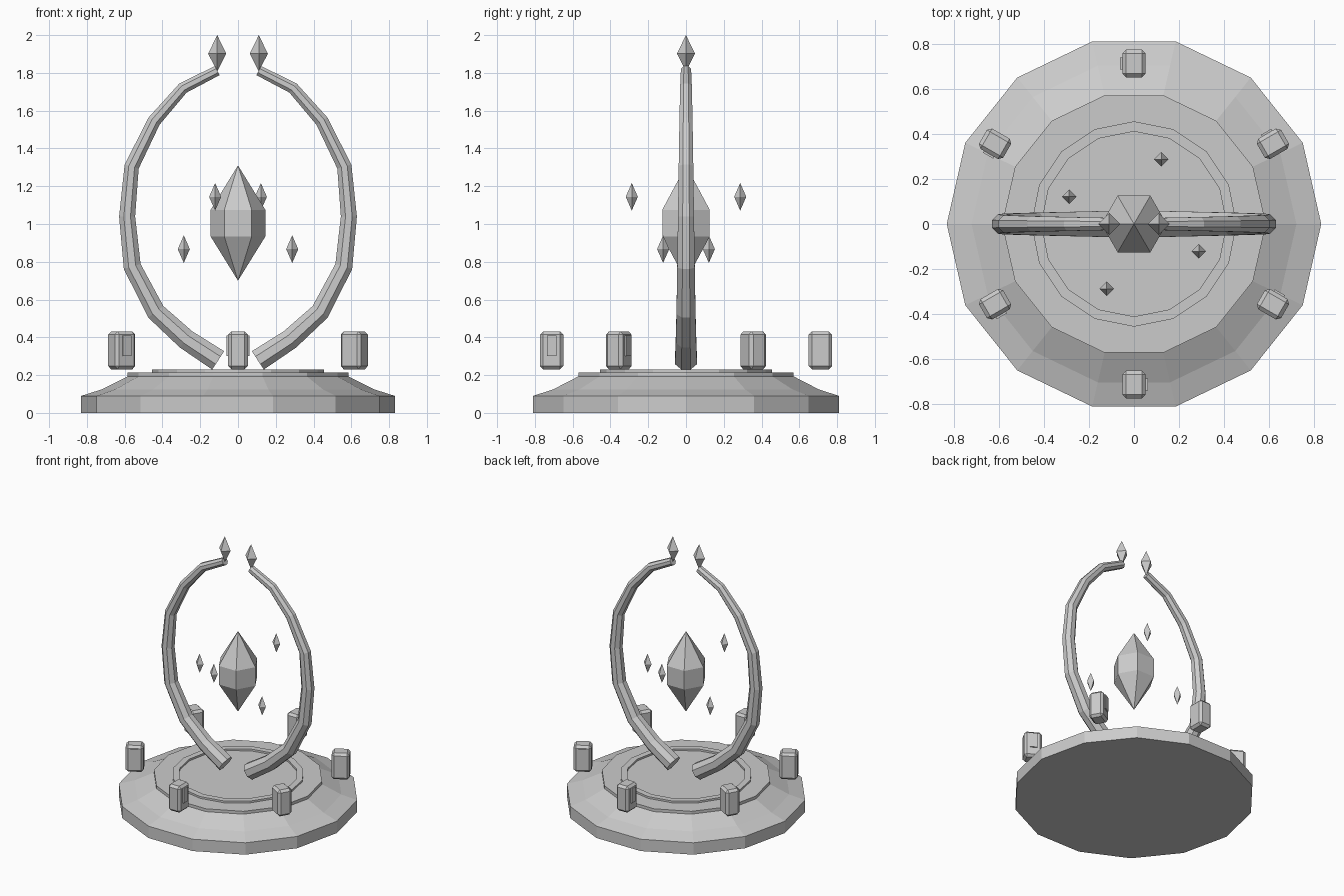
import bpy, bmesh
from math import sin, cos, pi, radians
from mathutils import Vector, Matrix

if "Cube" in bpy.data.objects:
    bpy.data.objects.remove(bpy.data.objects["Cube"], do_unlink=True)

stone = bpy.data.materials.new("grey_stone")
stone.use_nodes = True
GREY = (0.6, 0.6, 0.6, 1)
stone.diffuse_color = GREY
stone.node_tree.nodes["Principled BSDF"].inputs["Base Color"].default_value = GREY


def finish(name, bm, matrix=Matrix()):
    """Turn a bmesh into a flat shaded object."""
    bmesh.ops.recalc_face_normals(bm, faces=bm.faces)
    mesh = bpy.data.meshes.new(name)
    bm.to_mesh(mesh)
    bm.free()
    mesh.materials.append(stone)
    obj = bpy.data.objects.new(name, mesh)
    obj.matrix_world = matrix
    bpy.context.collection.objects.link(obj)
    return obj


def loft(name, rings, closed=False, matrix=Matrix()):
    """Skin a list of equal rings, capping the ends unless it is closed."""
    bm = bmesh.new()
    loops = [[bm.verts.new(p) for p in ring] for ring in rings]
    pairs = list(zip(loops, loops[1:]))
    if closed:
        pairs.append((loops[-1], loops[0]))
    else:
        bm.faces.new(loops[0])
        bm.faces.new(loops[-1])
    n = len(loops[0])
    for a, b in pairs:
        for i in range(n):
            j = (i + 1) % n
            bm.faces.new((a[i], a[j], b[j], b[i]))
    return finish(name, bm, matrix)


def lathe(name, profile, sides, closed=False):
    rings = [[(r * cos(2 * pi * i / sides), r * sin(2 * pi * i / sides), z)
              for i in range(sides)] for r, z in profile]
    return loft(name, rings, closed)


def crystal(name, x, y, profile, sides=4):
    """Pointed gem: profile runs from bottom tip to top tip."""
    obj = lathe(name, profile, sides)
    bm = bmesh.new()
    bm.from_mesh(obj.data)
    bmesh.ops.remove_doubles(bm, verts=bm.verts, dist=0.0005)
    bm.to_mesh(obj.data)
    bm.free()
    obj.location = (x, y, 0)
    return obj


# Stepped plinth
lathe("plinth", [(0.83, 0), (0.83, 0.09), (0.72, 0.125), (0.585, 0.193)], 14)
lathe("upper_disc", [(0.585, 0.19), (0.585, 0.215)], 14)
lathe("raised_ring", [(0.455, 0.21), (0.455, 0.229), (0.41, 0.229), (0.41, 0.21)], 16, True)

# Tapered arch halves, from foot to tip
path = [(0.105, 0.278), (0.275, 0.389), (0.435, 0.535), (0.56, 0.775), (0.587, 1.04),
        (0.563, 1.304), (0.444, 1.545), (0.291, 1.72), (0.11, 1.812)]
for side, label in ((1, "left"), (-1, "right")):
    pts = [Vector((side * x, 0, z)) for x, z in path]
    last = len(pts) - 1
    rings = []
    for i, p in enumerate(pts):
        into = (p - pts[max(i - 1, 0)]).normalized()
        out = (pts[min(i + 1, last)] - p).normalized()
        tangent = (into + out).normalized()
        normal = Vector((tangent.z, 0, -tangent.x))
        r = (0.058 + (0.027 - 0.058) * i / last) / cos(pi / 8)
        rings.append([p + r * (normal * cos(a) + Vector((0, sin(a), 0)))
                      for a in (pi / 8 + k * pi / 4 for k in range(8))])
    loft(label + "_arch", rings)
    crystal(label + "_tip_crystal", side * 0.11, 0,
            [(0.0001, 1.807), (0.048, 1.902), (0.0001, 2.0)])

# Large floating crystal
crystal("main_crystal", 0, 0,
        [(0.0001, 0.7), (0.145, 0.934), (0.145, 1.075), (0.0001, 1.31)], 6)

# Four small crystals circling it
for i, (x, y, z) in enumerate([(0.287, -0.121, 0.867), (0.121, 0.287, 1.144),
                               (-0.287, 0.121, 0.867), (-0.121, -0.287, 1.144)]):
    crystal("small_crystal_%d" % (i + 1), x, y,
            [(0.0001, z - 0.073), (0.032, z), (0.0001, z + 0.073)])


def block(name, size, center, bevel, matrix):
    bm = bmesh.new()
    bmesh.ops.create_cube(bm, size=1, matrix=Matrix.Translation(center) @ Matrix.Diagonal((*size, 1)))
    if bevel:
        bmesh.ops.bevel(bm, geom=bm.edges[:], offset=bevel, segments=1, affect='EDGES')
    return finish(name, bm, matrix)


# Six hovering chamfered stones, each with a plate on one side
for i in range(6):
    turn = Matrix.Rotation(radians(30 + 60 * i), 4, 'Z') @ Matrix.Translation((0.711, 0, 0.331))
    block("rune_stone_%d" % (i + 1), (0.124, 0.104, 0.2), (0, 0, 0), 0.017, turn)
    block("stone_plate_%d" % (i + 1), (0.052, 0.018, 0.11), (0, 0.052, 0.025), 0, turn)
